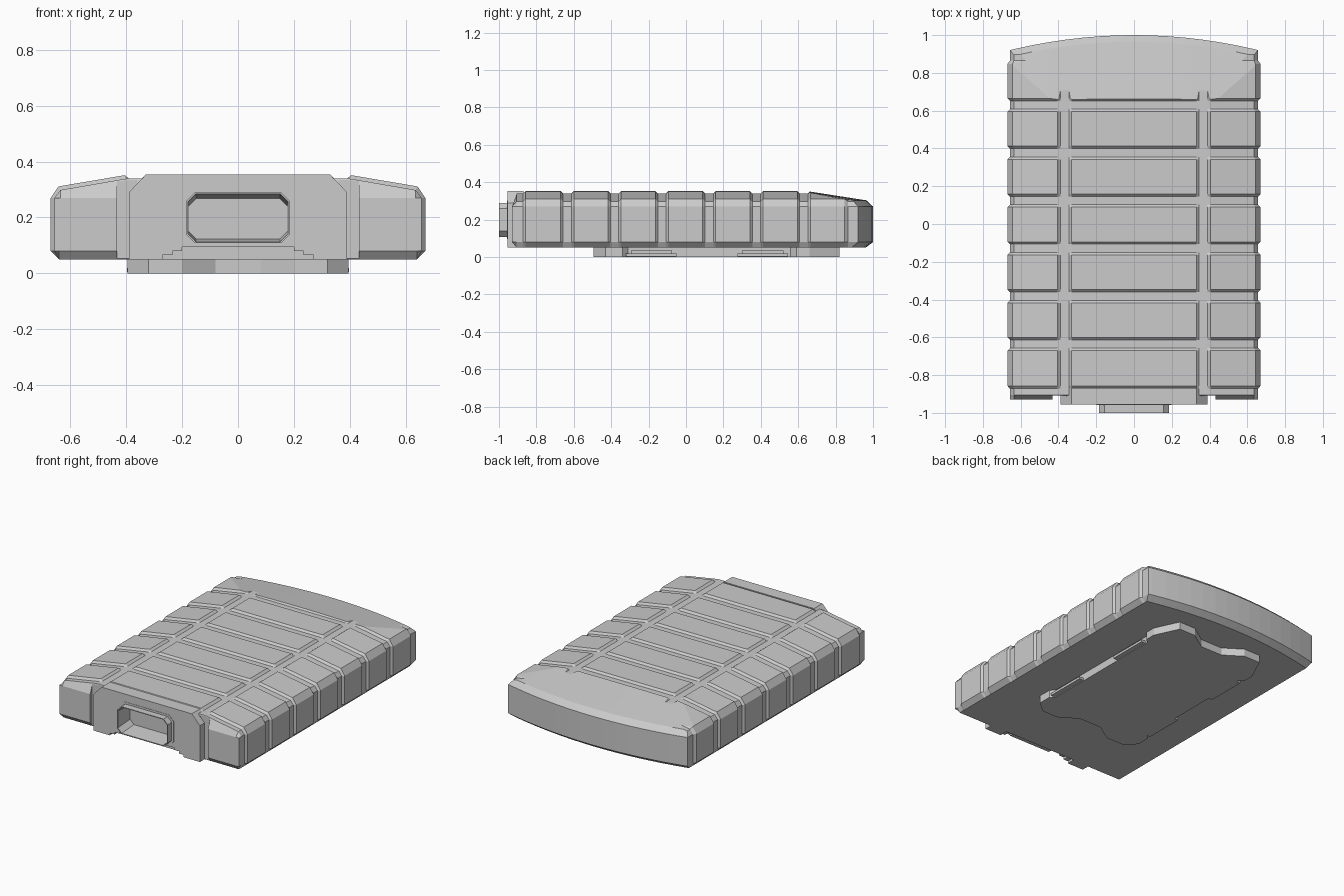
import bpy, bmesh
from mathutils import Vector

if "Cube" in bpy.data.objects:
    bpy.data.objects.remove(bpy.data.objects["Cube"])


def make(name, loops, cap_start=True, cap_end=True):
    """Skin a list of equal-length closed loops into one solid."""
    bm = bmesh.new()
    rows = [[bm.verts.new(p) for p in loop] for loop in loops]
    n = len(rows[0])
    for a, b in zip(rows, rows[1:]):
        for i in range(n):
            j = (i + 1) % n
            bm.faces.new((a[i], a[j], b[j], b[i]))
    if cap_start:
        bm.faces.new(rows[0][::-1])
    if cap_end:
        bm.faces.new(rows[-1])
    bmesh.ops.recalc_face_normals(bm, faces=bm.faces)
    me = bpy.data.meshes.new(name)
    bm.to_mesh(me)
    bm.free()
    ob = bpy.data.objects.new(name, me)
    bpy.context.collection.objects.link(ob)
    return ob


def mirrored(half):
    """Close a half outline (x > 0) with its mirror image."""
    return half + [(-x, v) for x, v in reversed(half)]


def prism_y(name, pts, y0, y1):
    return make(name, [[(x, y, z) for x, z in pts] for y in (y0, y1)])


def prism_z(name, pts, z0, z1):
    return make(name, [[(x, y, z) for x, y in pts] for z in (z0, z1)])


def box_pts(x0, x1, z0, z1):
    return [(x0, z0), (x1, z0), (x1, z1), (x0, z1)]


def boolean(target, tool, op):
    tool.hide_render = True
    m = target.modifiers.new("cut", 'BOOLEAN')
    m.object, m.operation, m.solver = tool, op, 'EXACT'
    bpy.context.view_layer.objects.active = target
    bpy.ops.object.modifier_apply(modifier=m.name)
    bpy.data.objects.remove(tool, do_unlink=True)


def octagon(w, z0, z1, c):
    return mirrored([(w - c, z0), (w, z0 + c), (w, z1 - c), (w - c, z1)])


# Ribbed shell: cross-sections along y, lowered at each groove
def section(y, d, front=False):
    half = [(0.64, 0.05), (0.67 - d, 0.08), (0.67 - d, 0.27), (0.642 - d / 2, 0.311 - d),
            (0.405, 0.351 - d), (0.39, 0.339), (0.345, 0.339), (0.33, 0.353 - d)]
    if front:
        half = [(x, min(max(z, 0.08), 0.27)) for x, z in half]
    return [(x, y, z) for x, z in mirrored(half)]


D = 0.013
loops = [section(-0.93, D, True), section(-0.905, D), section(-0.872, D), section(-0.857, 0)]
for i in range(6):
    c = -0.635 + i * 0.253
    loops += [section(c - 0.035, 0), section(c - 0.022, D),
              section(c + 0.022, D), section(c + 0.035, 0)]
loops += [section(0.848, 0), section(0.865, D), section(1.1, D)]
shell = make("ribbed_shell", loops)

# Curved rear end with chamfers and sloping top
envelope = []
for z, off in ((0.0, 0.09), (0.05, 0.04), (0.08, 0.0), (0.27, 0.0), (0.303, 0.035), (0.40, 0.66)):
    arc = [(x, 1.0 - off - 0.08 * (x / 0.66) ** 2, z)
           for x in [0.72 - 1.44 * k / 16 for k in range(17)]]
    envelope.append(arc + [(-0.72, -1.5, z), (0.72, -1.5, z)])
boolean(shell, make("rear_envelope", envelope), 'INTERSECT')

# Slots either side of the front block
for s in (-1, 1):
    x0, x1 = sorted((s * 0.36, s * 0.432))
    boolean(shell, prism_y("slot_cutter", box_pts(x0, x1, -0.1, 0.5), -1.1, -0.907), 'DIFFERENCE')

# Front block
block = prism_y("front_block", mirrored([(0.39, 0.05), (0.39, 0.29), (0.33, 0.353)]), -0.955, -0.868)
boolean(shell, block, 'UNION')

# Stepped cut under the front block and recess for the socket
steps = mirrored([(0.27, -0.05), (0.27, 0.065), (0.235, 0.065),
                  (0.235, 0.08), (0.2, 0.08), (0.2, 0.094)])
boolean(shell, prism_y("step_cutter", steps, -1.1, -0.9), 'DIFFERENCE')
boolean(shell, prism_y("socket_cutter", octagon(0.198, 0.098, 0.301, 0.035), -1.1, -0.865), 'DIFFERENCE')

# Octagonal front socket: bezel, projecting lip and tapered interior
rings = [(0.199, 0.097, 0.302, 0.035, -0.864), (0.199, 0.097, 0.302, 0.035, -0.957),
         (0.185, 0.108, 0.289, 0.03, -0.957), (0.185, 0.108, 0.289, 0.03, -1.0),
         (0.179, 0.113, 0.284, 0.028, -1.0), (0.177, 0.123, 0.268, 0.028, -0.875)]
make("front_socket", [[(x, y, z) for x, z in octagon(w, a, b, c)] for w, a, b, c, y in rings])

# Raised base plate underneath with wavy ends
plate = mirrored([(0.08, -0.42), (0.2, -0.495), (0.32, -0.495), (0.395, -0.43), (0.395, -0.34),
                  (0.365, -0.31), (0.365, 0.56), (0.395, 0.59), (0.395, 0.66),
                  (0.32, 0.82), (0.2, 0.82), (0.08, 0.74)])
prism_z("base_plate", plate, 0.0, 0.055)

# Stepped side clips on the base plate
for s in (-1, 1):
    for y in (-0.185, 0.41):
        for w, h, z0, z1 in ((0.397, 0.135, 0.004, 0.02), (0.382, 0.11, 0.02, 0.036)):
            x0, x1 = sorted((s * 0.35, s * w))
            prism_y("base_clip", box_pts(x0, x1, z0, z1), y - h, y + h)
